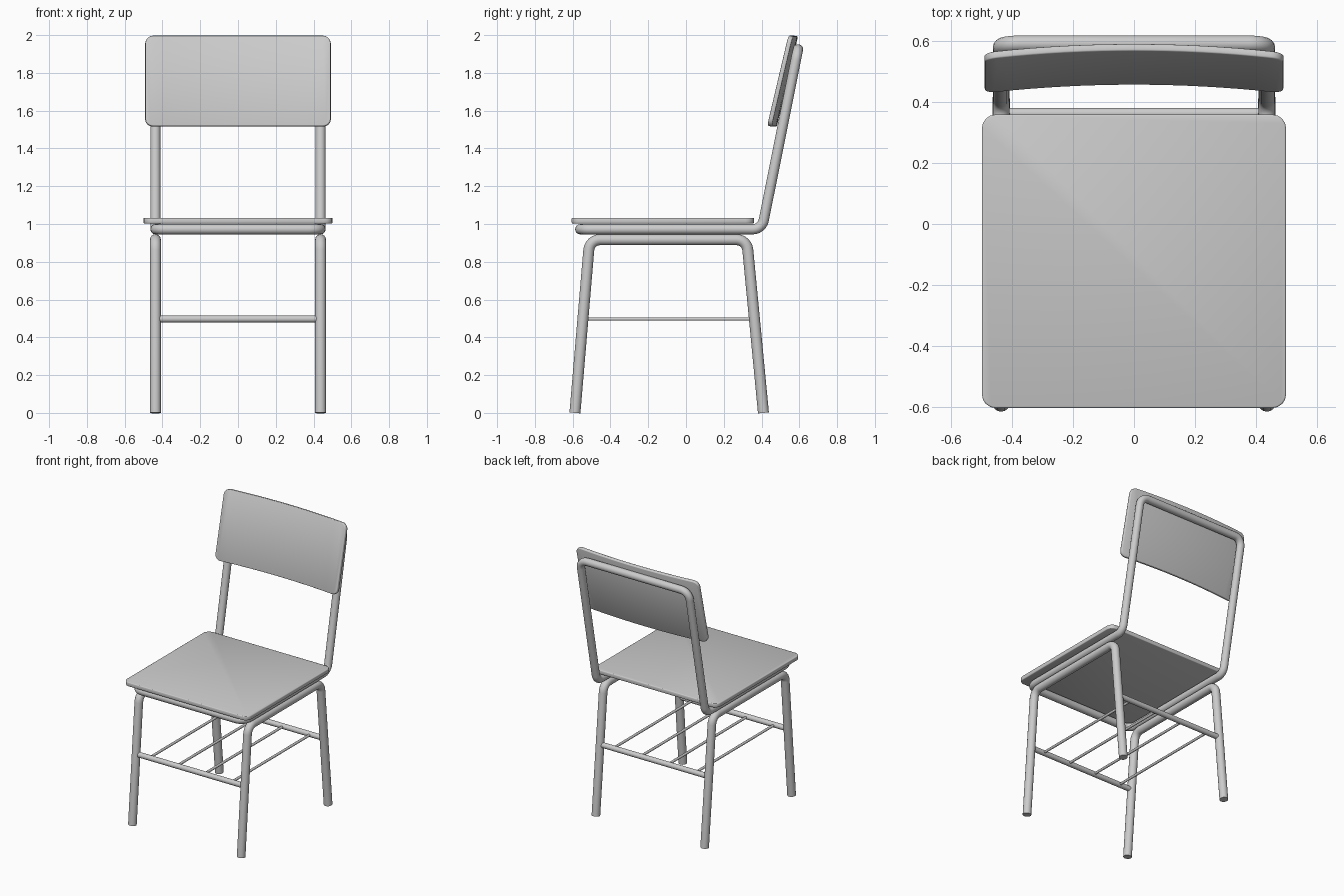
import bpy, bmesh
from math import sin, cos, pi, radians
from mathutils import Vector

if "Cube" in bpy.data.objects:
    bpy.data.objects.remove(bpy.data.objects["Cube"])


def fillet(points, r, closed=False, steps=6):
    """Replace the inner corners of a path by arcs of radius r."""
    pts = [Vector(p) for p in points]
    n, out = len(pts), []
    for i, p in enumerate(pts):
        if not closed and i in (0, n - 1):
            out.append(p)
            continue
        a = (pts[i - 1] - p).normalized()
        b = (pts[(i + 1) % n] - p).normalized()
        half = a.angle(b) / 2
        bis = (a + b).normalized()
        centre = p + bis * (r / sin(half))
        side = (b - a).normalized()
        sweep = pi / 2 - half
        for k in range(steps + 1):
            t = sweep * (2 * k / steps - 1)
            out.append(centre + r * (side * sin(t) - bis * cos(t)))
    return out


def finish(obj, angle=40):
    bpy.ops.object.select_all(action='DESELECT')
    obj.select_set(True)
    bpy.context.view_layer.objects.active = obj
    if obj.type == 'CURVE':
        bpy.ops.object.convert(target='MESH')
    bpy.ops.object.shade_smooth_by_angle(angle=radians(angle))


def tube(name, path, radius, closed=False):
    cu = bpy.data.curves.new(name, 'CURVE')
    cu.dimensions = '3D'
    cu.bevel_depth = radius
    cu.bevel_resolution = 6
    cu.use_fill_caps = True
    sp = cu.splines.new('POLY')
    sp.points.add(len(path) - 1)
    for q, p in zip(sp.points, path):
        q.co = (*p, 1)
    sp.use_cyclic_u = closed
    obj = bpy.data.objects.new(name, cu)
    bpy.context.collection.objects.link(obj)
    finish(obj)


def panel(name, x0, x1, v0, v1, r, thick, place, cuts=1):
    """Rounded rectangle, sliced along x, placed by a function, made solid."""
    outline = fillet([(x0, v0, 0), (x1, v0, 0), (x1, v1, 0), (x0, v1, 0)], r, True, 4)
    bm = bmesh.new()
    bm.faces.new([bm.verts.new(p) for p in outline])
    for i in range(1, cuts):
        x = x0 + r + (x1 - x0 - 2 * r) * i / cuts
        bmesh.ops.bisect_plane(bm, geom=bm.verts[:] + bm.edges[:] + bm.faces[:],
                               plane_co=(x, 0, 0), plane_no=(1, 0, 0))
    for v in bm.verts:
        v.co = place(v.co.x, v.co.y)
    bm.normal_update()
    me = bpy.data.meshes.new(name)
    bm.to_mesh(me)
    bm.free()
    obj = bpy.data.objects.new(name, me)
    bpy.context.collection.objects.link(obj)
    sol = obj.modifiers.new("thickness", 'SOLIDIFY')
    sol.thickness = thick
    sol.offset = -1
    bev = obj.modifiers.new("soft_edge", 'BEVEL')
    bev.width = 0.005
    bev.segments = 2
    bev.limit_method = 'ANGLE'
    bev.angle_limit = radians(50)
    finish(obj)


# Seat board
panel("seat", -0.5, 0.5, -0.605, 0.36, 0.045, 0.03, lambda x, y: (x, y, 1.033))

# Backrest board: leaning back, with its ends curving forward
panel("backrest", -0.49, 0.49, 1.52, 1.998, 0.04, 0.024,
      lambda x, z: (x, 0.457 - 0.028 * (x / 0.49) ** 2 + (z - 1.52) * 0.235, z), 16)

# Bent tube loop carrying the seat and backrest
w = 0.437
tube("seat_and_back_frame",
     fillet([(-w, -0.56, 0.972), (w, -0.56, 0.972), (w, 0.402, 0.972),
             (w, 0.593, 1.925), (-w, 0.593, 1.925), (-w, 0.402, 0.972)], 0.06, True),
     0.027, True)

# Legs: one bent tube per side
for side, s in (("left", -1), ("right", 1)):
    x = s * w
    tube(side + "_legs", fillet([(x, -0.588, 0), (x, -0.51, 0.917),
                                 (x, 0.322, 0.917), (x, 0.41, 0)], 0.06), 0.029)

# Shelf rails between the legs
for name, y in (("front_shelf_rail", -0.545), ("rear_shelf_rail", 0.363)):
    tube(name, [Vector((-w, y, 0.497)), Vector((w, y, 0.497))], 0.019)

# Thin shelf rods
for i in range(4):
    x = -0.33 + 0.22 * i
    tube("shelf_rod_%d" % (i + 1), [Vector((x, -0.545, 0.497)), Vector((x, 0.363, 0.497))], 0.009)
